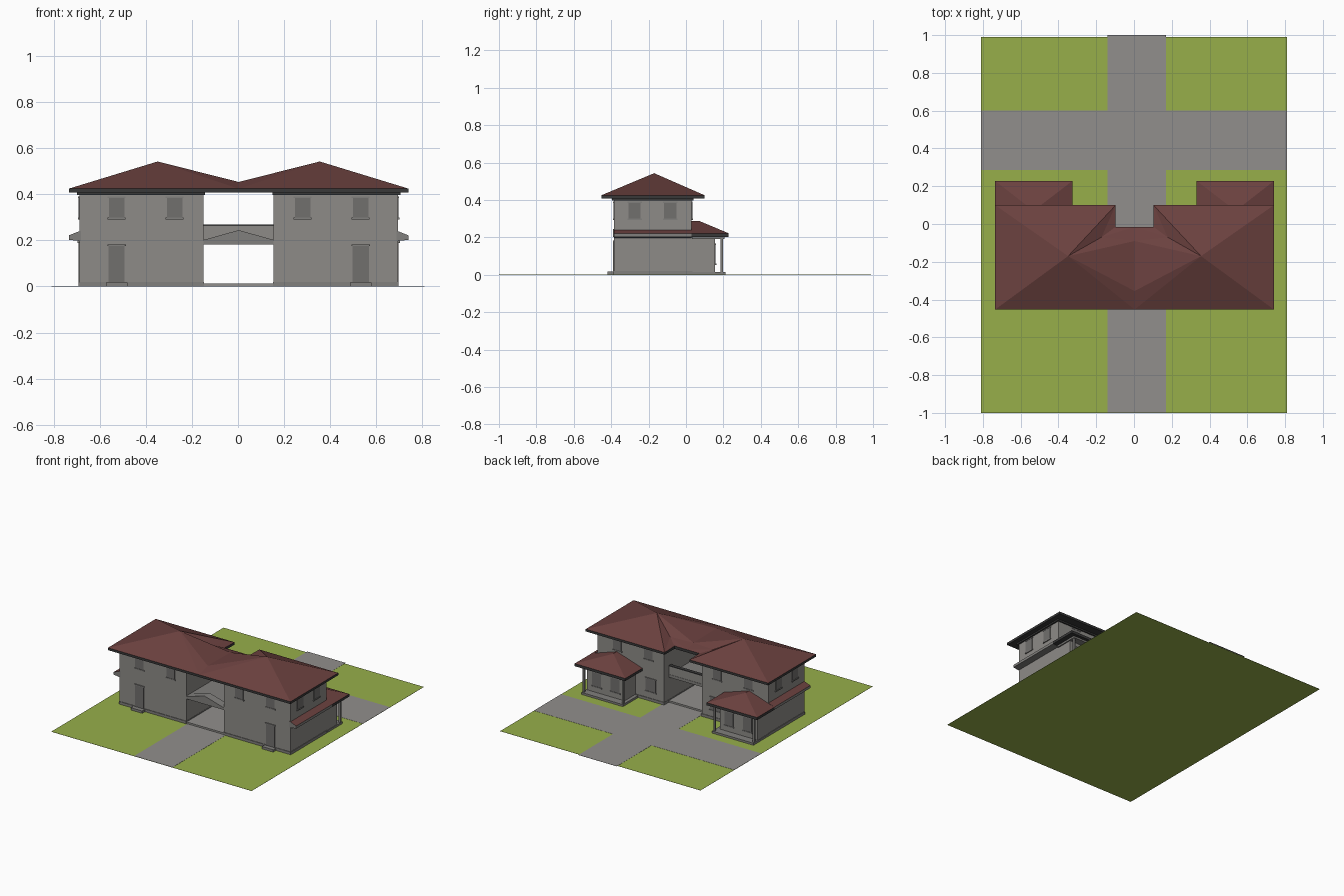
import bpy, bmesh, math

if "Cube" in bpy.data.objects:
    bpy.data.objects.remove(bpy.data.objects["Cube"])

CX = 0.003   # building symmetry plane
G = 0.001    # lawn thickness


def mat(name, rgb):
    m = bpy.data.materials.new(name)
    m.diffuse_color = (*rgb, 1)
    m.use_nodes = True
    m.node_tree.nodes["Principled BSDF"].inputs["Base Color"].default_value = m.diffuse_color
    return m


GRASS = mat("grass green", (0.31, 0.43, 0.068))
PAVING = mat("paving grey", (0.285, 0.275, 0.265))
WALL = mat("wall grey", (0.27, 0.26, 0.245))
ROOF = mat("roof red", (0.148, 0.053, 0.05))
TRIM = mat("dark trim", (0.04, 0.04, 0.04))
STONE = mat("trim grey", (0.22, 0.215, 0.205))
GLASS = mat("window grey", (0.165, 0.16, 0.155))


def finish(name, bm, mats, up_rule=False):
    bmesh.ops.remove_doubles(bm, verts=bm.verts, dist=1e-5)
    bmesh.ops.recalc_face_normals(bm, faces=bm.faces)
    if up_rule:  # upward faces take the first colour, edges and soffits the second
        for f in bm.faces:
            f.material_index = 0 if f.normal.z > 0.3 else 1
    me = bpy.data.meshes.new(name)
    bm.to_mesh(me)
    bm.free()
    for m in mats:
        me.materials.append(m)
    ob = bpy.data.objects.new(name, me)
    bpy.context.collection.objects.link(ob)
    return ob


def box(name, x, y, z, m):
    x, y, z = sorted(x), sorted(y), sorted(z)
    bm = bmesh.new()
    bmesh.ops.create_cube(bm, size=1)
    for v in bm.verts:
        v.co = [r[0] + (c + 0.5) * (r[1] - r[0]) for c, r in zip(v.co, (x, y, z))]
    return finish(name, bm, [m])


def prism(name, pts, a, b, mats):
    """Extrude an xz profile along y."""
    bm = bmesh.new()
    lo = [bm.verts.new((p[0], a, p[1])) for p in pts]
    hi = [bm.verts.new((p[0], b, p[1])) for p in pts]
    bm.faces.new(lo)
    bm.faces.new(hi)
    n = len(pts)
    for i in range(n):
        bm.faces.new((lo[i], lo[(i + 1) % n], hi[(i + 1) % n], hi[i]))
    return finish(name, bm, mats, len(mats) > 1)


def shell_roof(name, polys, bottom, sides=(1,)):
    """Roof from upper polygons, closed by a skirt and a flat soffit."""
    bm = bmesh.new()
    for s in sides:
        for poly in polys:
            bm.faces.new([bm.verts.new((CX + s * p[0], p[1], p[2])) for p in poly])
    bmesh.ops.remove_doubles(bm, verts=bm.verts, dist=1e-5)
    rim = [e for e in bm.edges if e.is_boundary]
    new = bmesh.ops.extrude_edge_only(bm, edges=rim)["geom"]
    for v in new:
        if isinstance(v, bmesh.types.BMVert):
            v.co.z = bottom
    bmesh.ops.holes_fill(bm, edges=[e for e in bm.edges if e.is_boundary], sides=0)
    return finish(name, bm, [ROOF, TRIM], True)


# Ground and paths
box("lawn", (-0.81, 0.81), (-1, 0.99), (0, G), GRASS)
box("long_path", (-0.14, 0.17), (-0.999, 1), (G, 0.002), PAVING)
for x0, x1 in ((-0.81, -0.14), (0.17, 0.81)):
    box("cross_path", (x0, x1), (0.285, 0.6), (G, 0.002), PAVING)

# Main roof: two hips joined by a valley, notched at the back
P, M, V = (0.352, -0.17, 0.543), (0, -0.355, 0.454), (0, -0.09, 0.45)
A, N, F = (0.175, -0.07, 0.455), (0, -0.015, 0.428), (0, -0.453, 0.425)
C1, C2 = (0.738, -0.453, 0.425), (0.738, 0.10, 0.425)
C3, C4 = (0.10, 0.10, 0.425), (0.10, -0.015, 0.428)
shell_roof("main_roof", [(P, C1, F), (P, F, M), (P, C2, C1), (P, C3, C2), (P, M, V),
                         (P, V, A), (V, N, A), (N, C4, A), (P, A, C3), (A, C4, C3)],
           0.408, (-1, 1))

WIN_Z = (0.30, 0.385)


def window(name, axis, centre, face, out, z, half=0.033):
    """Glass plate with sill and head; axis is the wall's normal, out its sign."""
    for part, grow, zz, d, m in (("glass", 0, z, 0.004, GLASS),
                                 ("sill", 0.006, (z[0] - 0.008, z[0]), 0.007, STONE),
                                 ("head", 0.006, (z[1], z[1] + 0.006), 0.006, STONE)):
        span = (centre - half - grow, centre + half + grow)
        depth = (face, face + out * d)
        x, y = (depth, span) if axis == "x" else (span, depth)
        box(name + "_" + part, x, y, zz, m)


for s in (-1, 1):
    X = lambda *v: tuple(CX + s * a for a in v)
    # Wing body with cornice
    box("wing_walls", X(0.152, 0.691), (-0.384, 0.03), (G, 0.409), WALL)
    box("cornice", X(0.147, 0.702), (-0.395, 0.04), (0.397, 0.409), TRIM)
    box("plinth", X(0.150, 0.695), (-0.388, 0.034), (G, 0.02), STONE)
    # Back room beneath the porch roof
    box("back_room", X(0.385, 0.691), (0.02, 0.155), (G, 0.203), WALL)
    box("porch_floor", X(0.36, 0.695), (0.035, 0.21), (G, 0.016), STONE)
    box("porch_beam", X(0.36, 0.70), (0.031, 0.205), (0.19, 0.203), STONE)
    for x in (0.37, 0.688):
        box("porch_column", X(x - 0.007, x + 0.007), (0.185, 0.199), (0.016, 0.19), STONE)
    # Porch hip roof
    a, b, z = 0.329, 0.738, 0.222
    r0, r1 = (0.535, 0.03, 0.288), (0.535, 0.07, 0.288)
    e = [(a, 0.03, z), (a, 0.228, z), (b, 0.228, z), (b, 0.03, z)]
    shell_roof("porch_roof", [(e[0], e[1], r1, r0), (e[1], e[2], r1), (e[2], e[3], r0, r1)],
               0.203, (s,))
    # Narrow side roof
    prism("side_roof", [(CX + s * x, h) for x, h in
                        ((0.685, 0.197), (0.738, 0.203), (0.738, 0.222), (0.685, 0.243))],
          -0.386, 0.03, [ROOF, STONE])
    # Front door with step and head
    dx = 0.53
    box("front_door", X(dx - 0.035, dx + 0.035), (-0.384, -0.389), (0.02, 0.175), GLASS)
    box("door_head", X(dx - 0.04, dx + 0.04), (-0.384, -0.391), (0.175, 0.182), STONE)
    box("door_step", X(dx - 0.046, dx + 0.046), (-0.384, -0.42), (G, 0.018), STONE)
    # Windows
    for x in (0.53, 0.278):
        window("front_window", "y", CX + s * x, -0.384, -1, WIN_Z)
        window("back_window", "y", CX + s * x, 0.03, 1, WIN_Z)
    window("lower_window", "y", CX + s * 0.26, 0.03, 1, (0.07, 0.16), 0.04)
    for x in (0.46, 0.61):
        window("room_window", "y", CX + s * x, 0.155, 1, (0.06, 0.16), 0.035)
    for y in (-0.275, -0.085):
        window("side_window", "x", y, CX + s * 0.691, s, WIN_Z)

# Passage: floor, bridge deck, balcony parapet and gable canopy
W = (CX - 0.152, CX + 0.152)
box("passage_floor", W, (-0.384, -0.02), (G, 0.014), PAVING)
box("bridge_deck", W, (-0.384, -0.025), (0.182, 0.203), STONE)
box("balcony_parapet", W, (-0.045, -0.027), (0.203, 0.265), WALL)
box("balcony_rail", W, (-0.049, -0.023), (0.263, 0.269), TRIM)
prism("gable_canopy", [(CX - 0.15, 0.203), (CX + 0.15, 0.203), (CX, 0.245)],
      -0.39, -0.33, [STONE])
